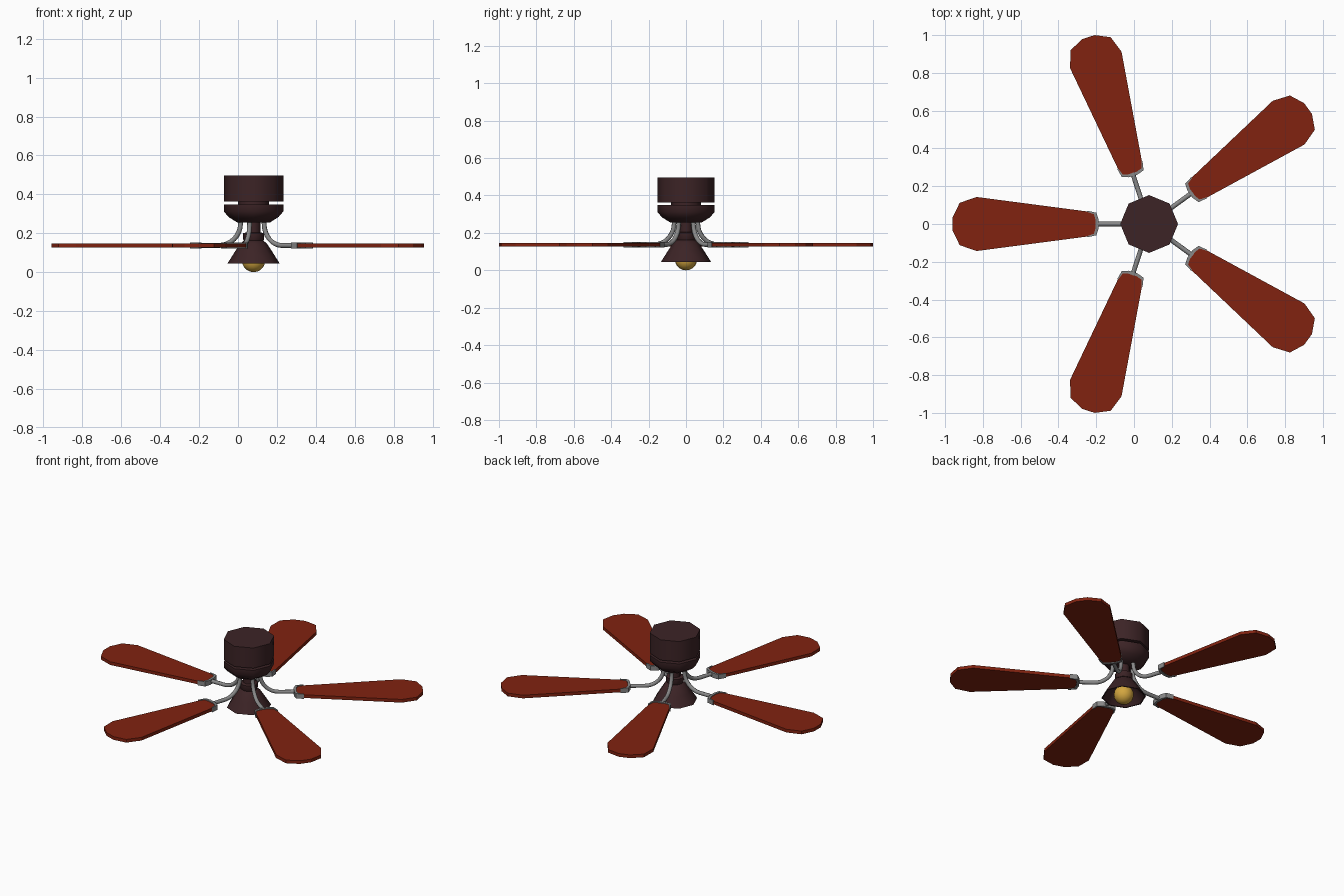
import bpy, bmesh, math
from mathutils import Matrix, Vector

cube = bpy.data.objects.get("Cube")
if cube:
    bpy.data.objects.remove(cube, do_unlink=True)

HUB = Vector((0.08, 0, 0))


def material(name, r, g, b):
    m = bpy.data.materials.new(name)
    m.use_nodes = True
    m.diffuse_color = (r, g, b, 1)
    bsdf = m.node_tree.nodes["Principled BSDF"]
    bsdf.inputs["Base Color"].default_value = (r, g, b, 1)
    bsdf.inputs["Roughness"].default_value = 0.6
    return m


BRONZE = material("dark bronze", 0.045, 0.017, 0.019)
WOOD = material("red wood", 0.22, 0.016, 0.005)
STEEL = material("grey steel", 0.25, 0.25, 0.25)
GOLD = material("warm gold", 0.65, 0.38, 0.05)


def finish(name, bm, mat, angle=0, turn=0):
    """Turn a bmesh into an object placed around the hub axis."""
    bmesh.ops.recalc_face_normals(bm, faces=bm.faces)
    bm.transform(Matrix.Translation(HUB) @ Matrix.Rotation(turn, 4, 'Z'))
    me = bpy.data.meshes.new(name)
    bm.to_mesh(me)
    bm.free()
    me.materials.append(mat)
    ob = bpy.data.objects.new(name, me)
    bpy.context.collection.objects.link(ob)
    if angle:
        bpy.ops.object.select_all(action='DESELECT')
        ob.select_set(True)
        bpy.context.view_layer.objects.active = ob
        bpy.ops.object.shade_smooth_by_angle(angle=math.radians(angle))
    return ob


def lathe(name, profile, mat, sides=8, angle=47):
    """Spin an (r, z) profile and cap its two ends."""
    bm = bmesh.new()
    rings = [[bm.verts.new((r * math.cos(math.tau * i / sides),
                            r * math.sin(math.tau * i / sides), z))
              for i in range(sides)] for r, z in profile]
    for a, b in zip(rings, rings[1:]):
        for i in range(sides):
            j = (i + 1) % sides
            bm.faces.new((a[i], a[j], b[j], b[i]))
    bm.faces.new(rings[0])
    bm.faces.new(rings[-1])
    return finish(name, bm, mat, angle)


def slab(name, outline, z0, z1, mat, turn):
    """Extrude a flat outline from z0 up to z1."""
    bm = bmesh.new()
    face = bm.faces.new([bm.verts.new((x, y, z0)) for x, y in outline])
    top = bmesh.ops.extrude_face_region(bm, geom=[face])["geom"]
    bmesh.ops.translate(bm, vec=(0, 0, z1 - z0),
                        verts=[v for v in top if isinstance(v, bmesh.types.BMVert)])
    return finish(name, bm, mat, turn=turn)


def tube(name, path, radius, mat, turn, sides=8):
    """Sweep a circle along an (r, z) path."""
    bm = bmesh.new()
    pts = [Vector((r, 0, z)) for r, z in path]
    rings = []
    for i, p in enumerate(pts):
        t = (pts[min(i + 1, len(pts) - 1)] - pts[max(i - 1, 0)]).normalized()
        side = Vector((0, 1, 0))
        up = t.cross(side)
        rings.append([bm.verts.new(p + radius * (side * math.cos(math.tau * k / sides)
                                                 + up * math.sin(math.tau * k / sides)))
                      for k in range(sides)])
    for a, b in zip(rings, rings[1:]):
        for k in range(sides):
            j = (k + 1) % sides
            bm.faces.new((a[k], a[j], b[j], b[k]))
    bm.faces.new(rings[0])
    bm.faces.new(rings[-1])
    return finish(name, bm, mat, 50, turn)


def mirrored(half):
    """Close a half outline by mirroring it over the arm axis."""
    return half + [(x, -y) for x, y in reversed(half)]


# Ceiling canopy, motor housing and the neck between them
lathe("canopy", [(0.153, 0.363), (0.153, 0.497)], BRONZE)
lathe("canopy_neck", [(0.08, 0.34), (0.08, 0.37)], BRONZE)
lathe("motor_housing", [(0.153, 0.349), (0.153, 0.312), (0.128, 0.283),
                        (0.085, 0.256)], BRONZE)

# Lamp stem with its collar
lathe("lamp_stem", [(0.035, 0.26), (0.035, 0.205), (0.054, 0.2),
                    (0.054, 0.168), (0.04, 0.15)], BRONZE)

# Hollow lamp shade
lathe("lamp_shade", [(0.045, 0.165), (0.068, 0.148), (0.096, 0.105), (0.134, 0.045),
                     (0.126, 0.045), (0.086, 0.105), (0.04, 0.148)], BRONZE)

# Bulb
bm = bmesh.new()
bmesh.ops.create_uvsphere(bm, u_segments=16, v_segments=10, radius=0.06)
bm.transform(Matrix.Translation((0, 0, 0.06)))
finish("bulb", bm, GOLD, 60)

# Arm path: a quarter bend from the motor out to the blade
bend = [(0.18 - 0.113 * math.cos(a), 0.25 - 0.113 * math.sin(a))
        for a in (math.pi / 2 * i / 8 for i in range(9))]
arm_path = [(0.067, 0.275)] + bend + [(0.285, 0.137)]

# Blade and holder outlines along the arm axis
blade_outline = mirrored([(0.282, 0.028), (0.292, 0.055), (0.31, 0.064),
                          (0.913, 0.143), (1.003, 0.112), (1.04, 0.035)])
outer = [(0.328, 0.07), (0.28, 0.06), (0.268, 0.024)]
inner = [(0.284, 0.024), (0.293, 0.052), (0.328, 0.064)]
holder_outline = (outer + [(x, -y) for x, y in reversed(outer)]
                  + [(x, -y) for x, y in reversed(inner)] + inner)

# Five arms, holders and blades
for n in range(5):
    turn = math.pi + math.tau * n / 5
    tube(f"arm_{n + 1}", arm_path, 0.0125, STEEL, turn)
    slab(f"blade_holder_{n + 1}", holder_outline, 0.121, 0.152, STEEL, turn)
    slab(f"blade_{n + 1}", blade_outline, 0.126, 0.147, WOOD, turn)
